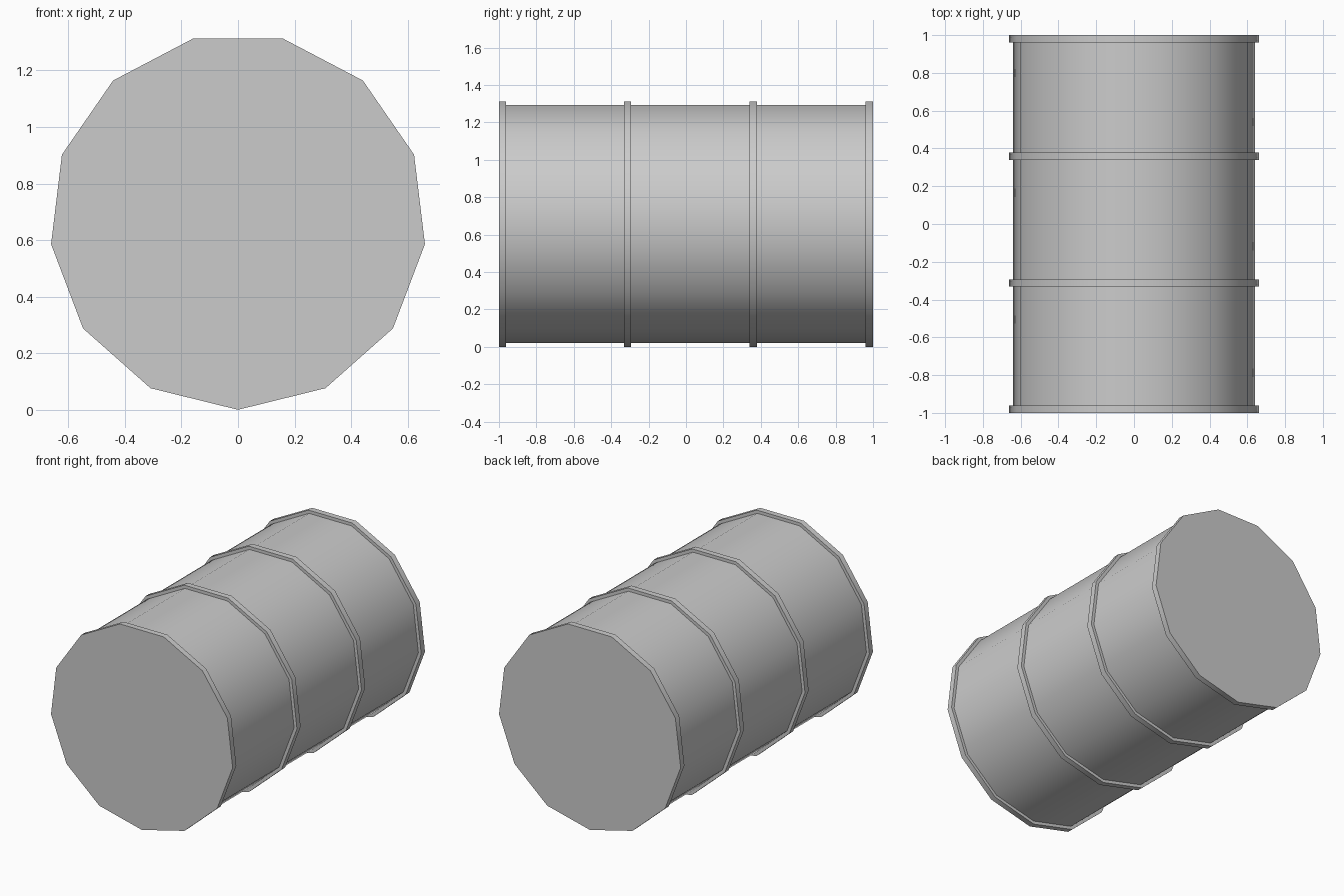
import bpy, bmesh, math

if "Cube" in bpy.data.objects:
    bpy.data.objects.remove(bpy.data.objects["Cube"])

SIDES = 13
BODY_R, HOOP_R = 0.645, 0.666
AXIS_Z = HOOP_R
HOOPS = [(-1.0, -0.962), (-0.331, -0.293), (0.34, 0.379), (0.961, 1.0)]

# Stepped side profile (y, radius): raised hoops joined by the plain wall
profile = []
for i, (y0, y1) in enumerate(HOOPS):
    if i > 0:
        profile.append((y0, BODY_R))
    profile += [(y0, HOOP_R), (y1, HOOP_R)]
    if i < len(HOOPS) - 1:
        profile.append((y1, BODY_R))


def ring(bm, y, r):
    """13-sided loop around the y axis with one corner pointing down."""
    verts = []
    for k in range(SIDES):
        a = 2 * math.pi * k / SIDES
        verts.append(bm.verts.new((r * math.sin(a), y, AXIS_Z - r * math.cos(a))))
    return verts


# Barrel lying on its side
bm = bmesh.new()
rings = [ring(bm, y, r) for y, r in profile]
for a, b in zip(rings, rings[1:]):
    for k in range(SIDES):
        n = (k + 1) % SIDES
        bm.faces.new((a[k], a[n], b[n], b[k]))

# Flat end caps
bm.faces.new(rings[0])
bm.faces.new(rings[-1])
bmesh.ops.recalc_face_normals(bm, faces=bm.faces)

mesh = bpy.data.meshes.new("barrel")
bm.to_mesh(mesh)
bm.free()
barrel = bpy.data.objects.new("barrel", mesh)
bpy.context.collection.objects.link(barrel)

# Smooth wall, sharp hoop edges
bpy.context.view_layer.objects.active = barrel
barrel.select_set(True)
bpy.ops.object.shade_smooth_by_angle(angle=math.radians(35))
